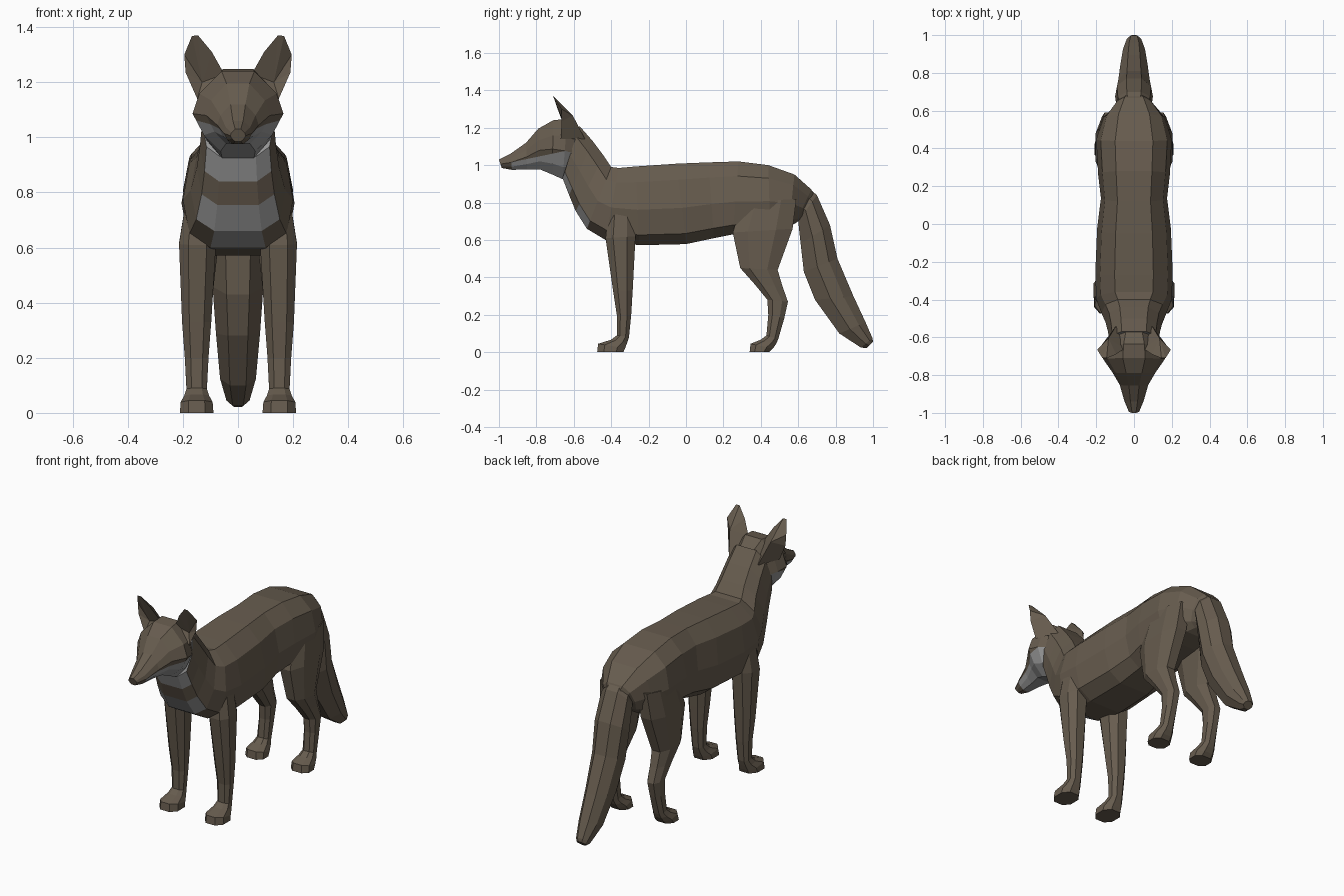
import bpy, bmesh
from mathutils import Vector


def material(name, rgb):
    m = bpy.data.materials.new(name)
    m.diffuse_color = (*rgb, 1)
    return m


FUR = material("brown fur", (0.135, 0.107, 0.077))
PALE = material("pale grey fur", (0.31, 0.31, 0.31))

# half cross-sections: (fraction from first to second edge, fraction of half width)
BODY = [(0, .5), (.2, .88), (.55, 1), (.87, .88), (1, .5)]
HEAD = [(0, .36), (.28, .85), (.53, 1), (.8, .75), (1, .38)]
LIMB = [(0, .5), (.25, 1), (.72, 1), (1, .5)]
TAIL = [(0, .4), (.25, .9), (.6, 1), (1, .45)]


def finish(name, bm, rule=None, mirror=False):
    bmesh.ops.recalc_face_normals(bm, faces=bm.faces[:])
    if rule:
        for f in bm.faces:
            f.material_index = int(rule(f.calc_center_median(), f.normal))
    me = bpy.data.meshes.new(name)
    bm.to_mesh(me)
    bm.free()
    me.materials.append(FUR)
    if rule:
        me.materials.append(PALE)
    ob = bpy.data.objects.new(name, me)
    bpy.context.collection.objects.link(ob)
    if mirror:
        ob.modifiers.new("mirror", "MIRROR").use_mirror_merge = False
    return ob


def loft(name, rings, shape, rule=None, mirror=False, cut=None):
    """Skin rings (y, z of one edge, y, z of the other edge, half width, centre x)."""
    bm = bmesh.new()
    loops = []
    for ya, za, yb, zb, hw, *xc in rings:
        cx = xc[0] if xc else 0
        half = [(w * hw, ya + (yb - ya) * t, za + (zb - za) * t) for t, w in shape]
        pts = [(cx + x, y, z) for x, y, z in half]
        pts += [(cx - x, y, z) for x, y, z in reversed(half)]
        loops.append([bm.verts.new(p) for p in pts])
    n = len(loops[0])
    for a, b in zip(loops, loops[1:]):
        for i in range(n):
            j = (i + 1) % n
            bm.faces.new((a[i], a[j], b[j], b[i]))
    bm.faces.new(loops[0])
    bm.faces.new(loops[-1])
    if cut:
        bmesh.ops.bisect_plane(bm, geom=bm.verts[:] + bm.edges[:] + bm.faces[:],
                               plane_co=cut[0], plane_no=cut[1])
    return finish(name, bm, rule, mirror)


# torso and neck, with pale chest and throat patches
def chest_rule(c, n):
    front = n.y < -0.3 and abs(c.x) < 0.125
    return front and ((c.y < -0.43 and c.z < 0.745) or c.z > 0.845 and c.y < -0.6)


loft("body", [
    (.70, .81, .60, .70, .06),
    (.67, .87, .585, .69, .10),
    (.58, .95, .55, .67, .165),
    (.44, 1.0, .45, .65, .20),
    (.28, 1.02, .25, .63, .19),
    (.12, 1.015, .15, .61, .175),
    (-.05, 1.008, -.0, .578, .195),
    (-.27, .993, -.25, .572, .205),
    (-.36, .985, -.43, .60, .20),
    (-.40, .99, -.53, .66, .172),
    (-.44, 1.05, -.59, .755, .15),
    (-.50, 1.13, -.625, .84, .138),
    (-.57, 1.21, -.66, .93, .13)], BODY, chest_rule)

# head, with pale cheeks and jaw below a sloping cut
cut_co = Vector((0, -.95, 1.012))
cut_no = Vector((0, -.21, 1)).normalized()
loft("head", [
    (-.57, 1.20, -.62, .94, .12),
    (-.635, 1.248, -.66, .925, .152),
    (-.71, 1.24, -.715, .95, .165),
    (-.79, 1.195, -.78, .977, .115),
    (-.855, 1.12, -.85, .977, .075),
    (-.94, 1.06, -.93, .975, .052),
    (-1.0, 1.03, -.985, .985, .028)], HEAD,
    lambda c, n: (c - cut_co).dot(cut_no) < 0 and -.95 < c.y < -.63,
    cut=(cut_co, cut_no))

# cupped ears: rim outline, hollow front and ridged back
bm = bmesh.new()
rim = [bm.verts.new(p) for p in (
    (.145, -.71, 1.37), (.167, -.71, 1.368), (.195, -.665, 1.30), (.19, -.665, 1.235),
    (.148, -.67, 1.14), (.05, -.66, 1.23), (.095, -.69, 1.31))]
hollow = bm.verts.new((.13, -.645, 1.20))
ridge = bm.verts.new((.135, -.605, 1.265))
root = bm.verts.new((.095, -.54, 1.14))
for i in range(7):
    a, b = rim[i], rim[(i + 1) % 7]
    bm.faces.new((a, b, hollow))
    if i not in (3, 4):
        bm.faces.new((b, a, ridge))
for q in ((rim[3], rim[4], root, ridge), (rim[5], ridge, root), (rim[4], rim[5], root)):
    bm.faces.new(q)
finish("ears", bm, mirror=True)

# front legs with paws
loft("front_legs", [
    (-.41, .80, -.28, .78, .045, .14),
    (-.43, .61, -.27, .62, .067, .147),
    (-.39, .33, -.285, .33, .053, .15),
    (-.37, .20, -.293, .20, .043, .15),
    (-.37, .09, -.305, .08, .037, .15),
    (-.40, .067, -.315, .05, .045, .15),
    (-.47, .045, -.325, .022, .058, .15),
    (-.475, 0, -.335, 0, .061, .15)], LIMB, mirror=True)

# hind legs with hock and paws
loft("hind_legs", [
    (.30, .80, .59, .82, .06, .125),
    (.25, .64, .57, .66, .068, .135),
    (.29, .45, .49, .44, .055, .145),
    (.37, .36, .515, .355, .046, .146),
    (.435, .28, .545, .27, .040, .147),
    (.44, .20, .525, .18, .036, .148),
    (.43, .09, .493, .07, .036, .15),
    (.40, .067, .482, .045, .045, .15),
    (.345, .045, .465, .02, .057, .15),
    (.34, 0, .445, 0, .059, .15)], LIMB, mirror=True)

# bushy tail
loft("tail", [
    (.60, .925, .56, .78, .06),
    (.70, .84, .60, .70, .095),
    (.77, .68, .613, .58, .10),
    (.81, .50, .63, .43, .092),
    (.895, .30, .69, .28, .08),
    (.96, .16, .82, .10, .065),
    (.997, .075, .935, .025, .042),
    (1.0, .055, .965, .022, .03)], TAIL)
